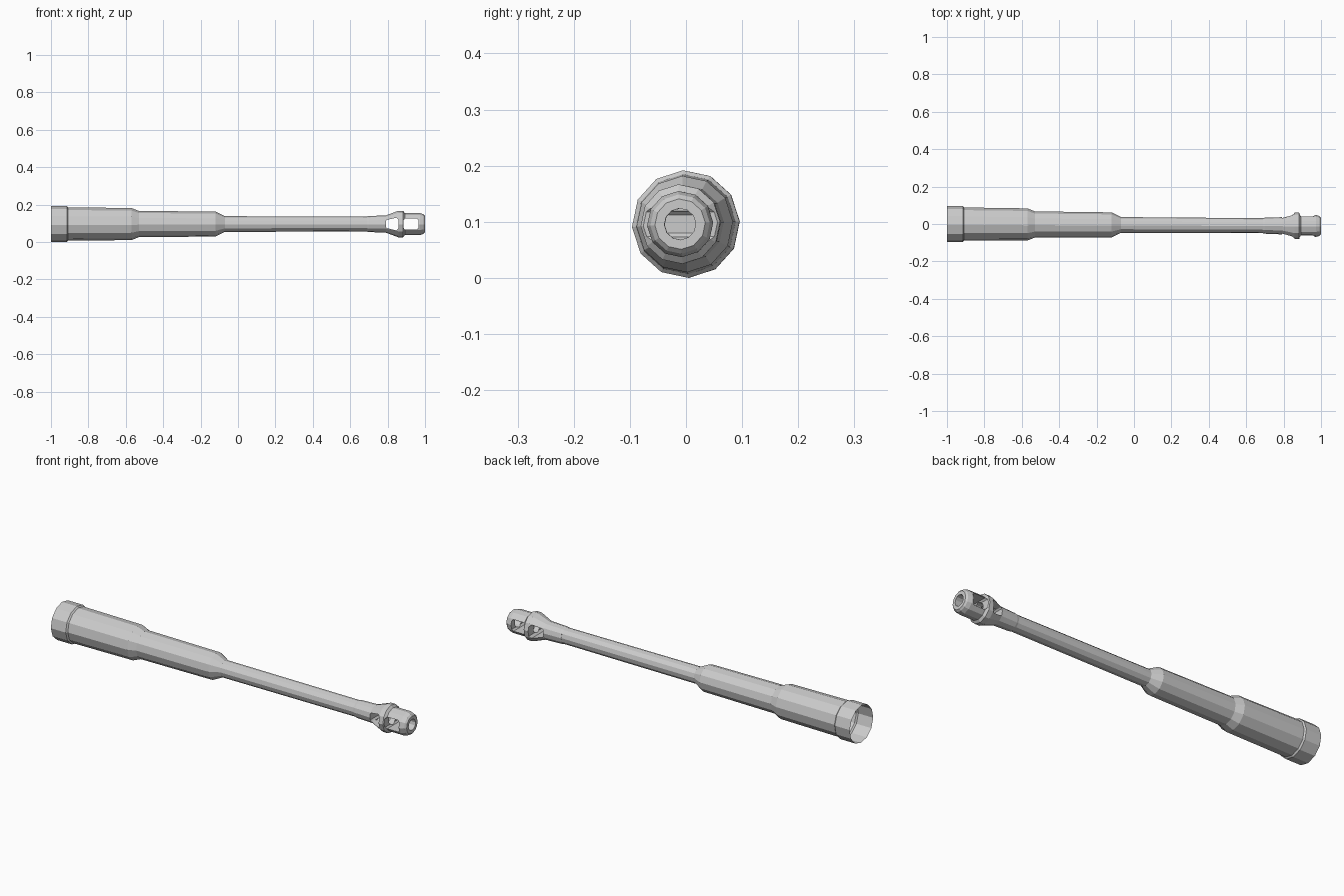
import bpy, bmesh, math

if "Cube" in bpy.data.objects:
    bpy.data.objects.remove(bpy.data.objects["Cube"])

SIDES = 12
AXIS_Z = 0.0958


def finish(name, bm):
    bmesh.ops.recalc_face_normals(bm, faces=bm.faces)
    mesh = bpy.data.meshes.new(name)
    bm.to_mesh(mesh)
    bm.free()
    obj = bpy.data.objects.new(name, mesh)
    bpy.context.collection.objects.link(obj)
    return obj


def lathe(name, profile, capped=False):
    """Twelve-sided tube along x from (x, radius) pairs; the axis drifts slightly in y."""
    bm = bmesh.new()
    rings = []
    for x, r in profile:
        ring = []
        for i in range(SIDES):
            a = math.radians(3) + 2 * math.pi * i / SIDES
            ring.append(bm.verts.new((x, -0.0053 * (x + 1) + r * math.cos(a),
                                      AXIS_Z + r * math.sin(a))))
        rings.append(ring)
    for a, b in zip(rings, rings[1:]):
        for i in range(SIDES):
            j = (i + 1) % SIDES
            bm.faces.new((a[i], a[j], b[j], b[i]))
    if capped:
        bm.faces.new(rings[0])
        bm.faces.new(rings[-1])
    return finish(name, bm)


def window(name, half_outline):
    """Prism through the brake along y; outline is (x, half height) mirrored in z."""
    bm = bmesh.new()
    outline = half_outline + [(x, -h) for x, h in reversed(half_outline)]
    front = [bm.verts.new((x, -0.2, AXIS_Z + h)) for x, h in outline]
    back = [bm.verts.new((x, 0.2, AXIS_Z + h)) for x, h in outline]
    bm.faces.new(front)
    bm.faces.new(back)
    for i in range(len(outline)):
        j = (i + 1) % len(outline)
        bm.faces.new((front[i], front[j], back[j], back[i]))
    return finish(name, bm)


# Stepped barrel: rear collar, two sleeves and the thin tube, open at the breech
lathe("barrel", [(-1.0, 0.096), (-0.915, 0.096), (-0.908, 0.089),
                 (-0.57, 0.086), (-0.53, 0.070), (-0.12, 0.067),
                 (-0.07, 0.042), (0.70, 0.040)])

# Muzzle brake: neck, flared baffle and chamfered front drum
brake = lathe("muzzle_brake", [(0.69, 0.041), (0.70, 0.043), (0.79, 0.046),
                               (0.857, 0.071), (0.882, 0.071), (0.892, 0.059),
                               (0.972, 0.059), (0.992, 0.053), (1.0, 0.045)],
              capped=True)

# Side ports and bore cut out of the brake
cutters = [
    window("rear_port_cutter", [(0.79, 0.016), (0.796, 0.022),
                                (0.846, 0.034), (0.858, 0.024)]),
    window("front_port_cutter", [(0.886, 0.022), (0.893, 0.030),
                                 (0.955, 0.030), (0.964, 0.022)]),
    lathe("bore_cutter", [(0.80, 0.028), (1.05, 0.028)], capped=True),
]
bpy.context.view_layer.objects.active = brake
for cutter in cutters:
    cutter.hide_render = True
    mod = brake.modifiers.new("cut", 'BOOLEAN')
    mod.operation = 'DIFFERENCE'
    mod.solver = 'EXACT'
    mod.object = cutter
    bpy.ops.object.modifier_apply(modifier=mod.name)
for cutter in cutters:
    bpy.data.objects.remove(cutter)
